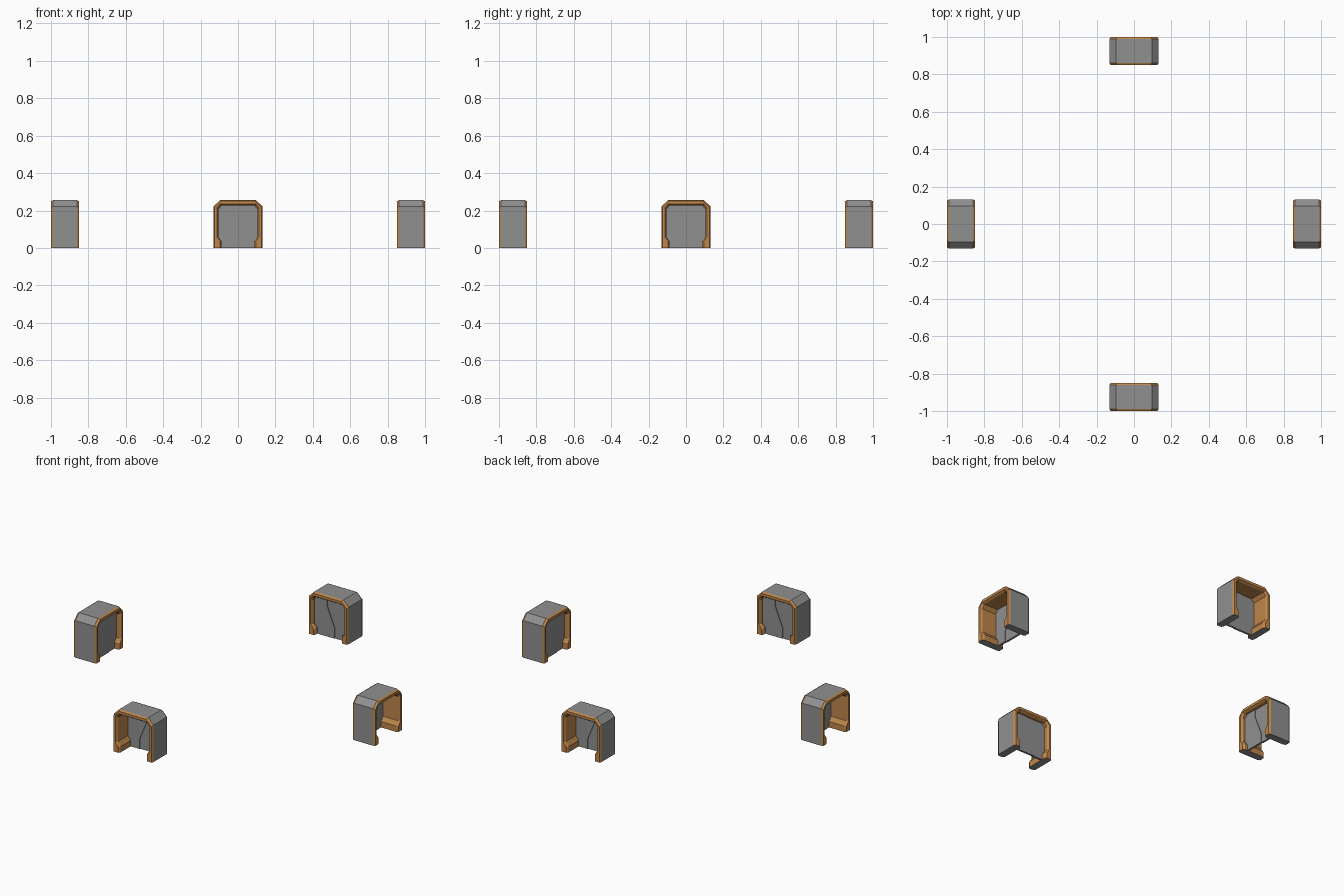
import bpy, bmesh, math
from mathutils import Matrix

cube = bpy.data.objects.get("Cube")
if cube:
    bpy.data.objects.remove(cube, do_unlink=True)


def material(name, rgb):
    mat = bpy.data.materials.new(name)
    mat.use_nodes = True
    mat.diffuse_color = (*rgb, 1)
    mat.node_tree.nodes["Principled BSDF"].inputs["Base Color"].default_value = (*rgb, 1)
    return mat


grey = material("grey metal", (0.28, 0.28, 0.28))
orange = material("orange trim", (0.52, 0.24, 0.07))

OUTER = [(0.131, 0), (0.131, 0.222), (0.096, 0.256)]
INNER = [(0.087, 0), (0.087, 0.035), (0.105, 0.06), (0.105, 0.205), (0.088, 0.226)]
SEAM = [(-0.028, 0), (-0.028, 0.06), (0.022, 0.18), (0.022, 0.23)]
LEFT_EDGE = [(-0.091, 0.23), (-0.109, 0.207), (-0.109, 0)]
RIGHT_EDGE = [(0.091, 0.23), (0.109, 0.207), (0.109, 0)]
# Depth, outer inset and inner widening of each arch section
SECTIONS = [(-0.075, 0.006, 0.008), (-0.063, 0, 0), (0.063, 0, 0), (0.075, 0.006, 0.008)]


def grow(points, amount):
    return [(x + amount, z + (amount if z > 0.1 else 0)) for x, z in points]


def arch_loop(inset, widen):
    outer = grow(OUTER, -inset)
    inner = grow(INNER, widen)
    return ([(-x, z) for x, z in outer] + outer[::-1]
            + inner + [(-x, z) for x, z in inner[::-1]])


def loft(name, loops, mats):
    """Join closed (depth, outline) loops into a capped solid."""
    bm = bmesh.new()
    rings = [[bm.verts.new((x, y, z)) for x, z in pts] for y, pts in loops]
    n = len(rings[0])
    for a, b in zip(rings, rings[1:]):
        for i in range(n):
            j = (i + 1) % n
            bm.faces.new((a[i], a[j], b[j], b[i]))
    bm.faces.new(rings[0][::-1])
    bm.faces.new(rings[-1])
    bmesh.ops.recalc_face_normals(bm, faces=bm.faces)
    mesh = bpy.data.meshes.new(name)
    bm.to_mesh(mesh)
    bm.free()
    for mat in mats:
        mesh.materials.append(mat)
    return mesh


# Arch: grey shell and feet, orange rims and lining
arch = loft("arch", [(y, arch_loop(o, i)) for y, o, i in SECTIONS], [orange, grey])
for face in arch.polygons:
    c, n = face.center, face.normal
    outward = n.x * c.x + n.z * (c.z - 0.12) > 0.01
    shell = outward and abs(c.y) < 0.01 and (abs(c.x) > 0.11 or c.z > 0.235)
    if shell or n.z < -0.9 and c.z < 0.01:
        face.material_index = 1


# Door: two leaves meeting on a stepped seam
def leaf(name, outline, y):
    return loft(name, [(y, outline), (y + 0.012, outline)], [grey])


parts = [arch,
         leaf("left_door_leaf", SEAM + LEFT_EDGE, 0.032),
         leaf("right_door_leaf", SEAM + RIGHT_EDGE, 0.036)]

# Four gateways facing outward
for k, side in enumerate(("front", "left", "back", "right")):
    place = Matrix.Rotation(k * math.pi / 2, 4, "Z") @ Matrix.Translation((0, -0.925, 0))
    for mesh in parts:
        obj = bpy.data.objects.new(side + "_" + mesh.name, mesh)
        obj.matrix_world = place
        bpy.context.collection.objects.link(obj)
